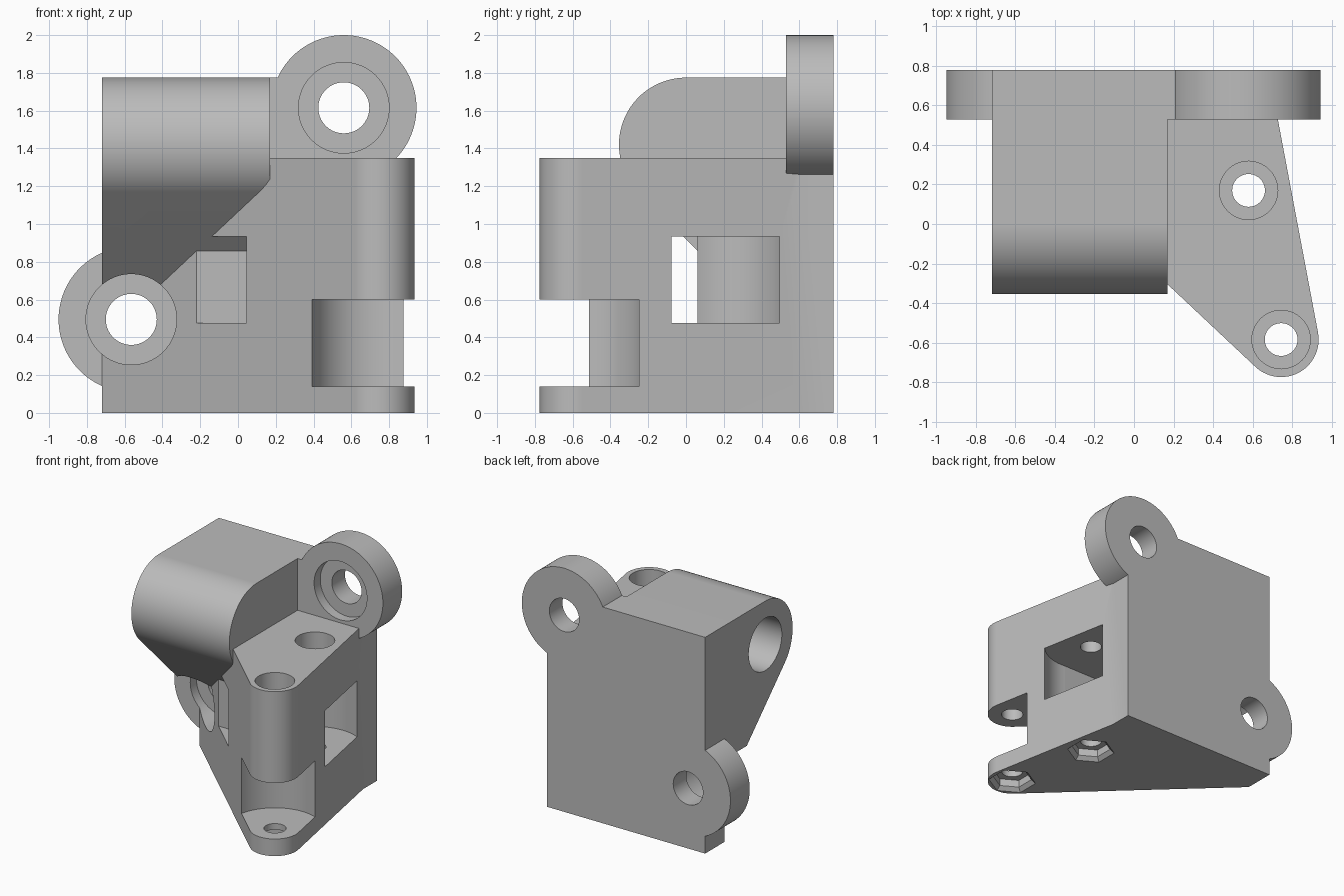
import bpy, bmesh
from math import sin, cos, pi, radians
from mathutils import Vector
from mathutils.geometry import convex_hull_2d

old = bpy.data.objects.get("Cube")
if old:
    bpy.data.objects.remove(old, do_unlink=True)

grey = bpy.data.materials.new("matte_grey")
grey.use_nodes = True
colour = (0.5, 0.5, 0.5, 1)
grey.diffuse_color = colour
grey.node_tree.nodes["Principled BSDF"].inputs["Base Color"].default_value = colour

# How profile coordinates (u, v) and extrusion depth w map to space
AXES = {"x": lambda u, v, w: (w, u, v),
        "y": lambda u, v, w: (u, w, v),
        "z": lambda u, v, w: (u, v, w)}


def arc(centre, r, start=0, end=360, n=64):
    """Points on a circle, or on part of one."""
    full = end - start == 360
    count = n if full else n + 1
    return [(centre[0] + r * cos(radians(start + (end - start) * i / n)),
             centre[1] + r * sin(radians(start + (end - start) * i / n)))
            for i in range(count)]


def box(u0, u1, v0, v1):
    return [(u0, v0), (u1, v0), (u1, v1), (u0, v1)]


def prism(name, pts, lo, hi, axis="z", top_pts=None):
    """Extrude a profile along an axis, optionally lofting to a second profile."""
    bm = bmesh.new()
    place = AXES[axis]
    a = [bm.verts.new(place(u, v, lo)) for u, v in pts]
    b = [bm.verts.new(place(u, v, hi)) for u, v in (top_pts or pts)]
    bm.faces.new(a)
    bm.faces.new(b)
    for i in range(len(a)):
        j = (i + 1) % len(a)
        bm.faces.new((a[i], a[j], b[j], b[i]))
    bmesh.ops.recalc_face_normals(bm, faces=bm.faces)
    mesh = bpy.data.meshes.new(name)
    bm.to_mesh(mesh)
    bm.free()
    mesh.materials.append(grey)
    ob = bpy.data.objects.new(name, mesh)
    bpy.context.collection.objects.link(ob)
    return ob


def combine(target, tool, operation):
    """Apply a boolean and discard the tool."""
    mod = target.modifiers.new("boolean", "BOOLEAN")
    mod.operation = operation
    mod.solver = "EXACT"
    mod.object = tool
    bpy.context.view_layer.objects.active = target
    bpy.ops.object.modifier_apply(modifier=mod.name)
    bpy.data.objects.remove(tool, do_unlink=True)


def cut(*args, **kw):
    combine(bracket, prism("cutter", *args, **kw), "DIFFERENCE")


def add(*args, **kw):
    combine(bracket, prism("addition", *args, **kw), "UNION")


IDLER, TIP = (0.58, 0.17), (0.745, -0.585)    # vertical screws (x, y)
EARS = [(0.56, 1.615), (-0.565, 0.495)]       # mounting ears (x, z)
LEFT, RIGHT, FRONT, BACK = -0.72, 0.715, 0.53, 0.78

# Tapered lower body wrapped round both screws
cloud = [Vector(p) for p in arc(IDLER, 0.19) + arc(TIP, 0.19)
         + [(LEFT, FRONT), (RIGHT, FRONT), (LEFT, 0.6), (RIGHT, 0.6)]]
outline = [tuple(cloud[i]) for i in convex_hull_2d(cloud)]
bracket = prism("corner_bracket", outline, 0, 1.35)

# Round pockets for the two rollers and the side passage
cut(arc(IDLER, 0.36), 0.475, 0.935)
cut(box(-1, 0.57, -0.188, 0.06), 0.475, 0.935)
cut(arc(TIP, 0.36), 0.14, 0.6)

# Rounded rod holder with sloped underside
holder = arc((0, 1.42), 0.355, 90, 225, 32) + [(0.53, 0.388), (BACK, 0.388), (BACK, 1.775)]
add(holder, LEFT, 0.17, axis="x")

# Back plate and its two ears
add(box(LEFT, RIGHT, 0, 1.775), FRONT, BACK, axis="y")
for ear in EARS:
    add(arc(ear, 0.385, n=96), FRONT, BACK, axis="y")

# Ear holes with recesses open to the front
for ear in EARS:
    cut(arc(ear, 0.24), -1, FRONT + 0.08, axis="y")
    cut(arc(ear, 0.135), 0, 1, axis="y")

# Blind rod socket
cut(arc((0, 1.42), 0.215), -1, 0.05, axis="x")

# Vertical screw holes, head recesses and chamfered nut traps
for centre, seat in ((IDLER, 1.13), (TIP, 0.8)):
    cut(arc(centre, 0.083, n=40), -0.1, 1.5)
    cut(arc(centre, 0.148, n=40), seat, 1.5)
    cut(arc(centre, 0.15, 30, 390, n=6), -0.1, 0.09)
    cut(arc(centre, 0.195, 30, 390, n=6), -0.01, 0.03,
        top_pts=arc(centre, 0.15, 30, 390, n=6))

# Smooth the round surfaces and keep edges crisp
bpy.ops.object.select_all(action="DESELECT")
bracket.select_set(True)
bpy.context.view_layer.objects.active = bracket
bpy.ops.object.shade_smooth_by_angle(angle=radians(25))
weighted = bracket.modifiers.new("weighted_normals", "WEIGHTED_NORMAL")
weighted.keep_sharp = True
